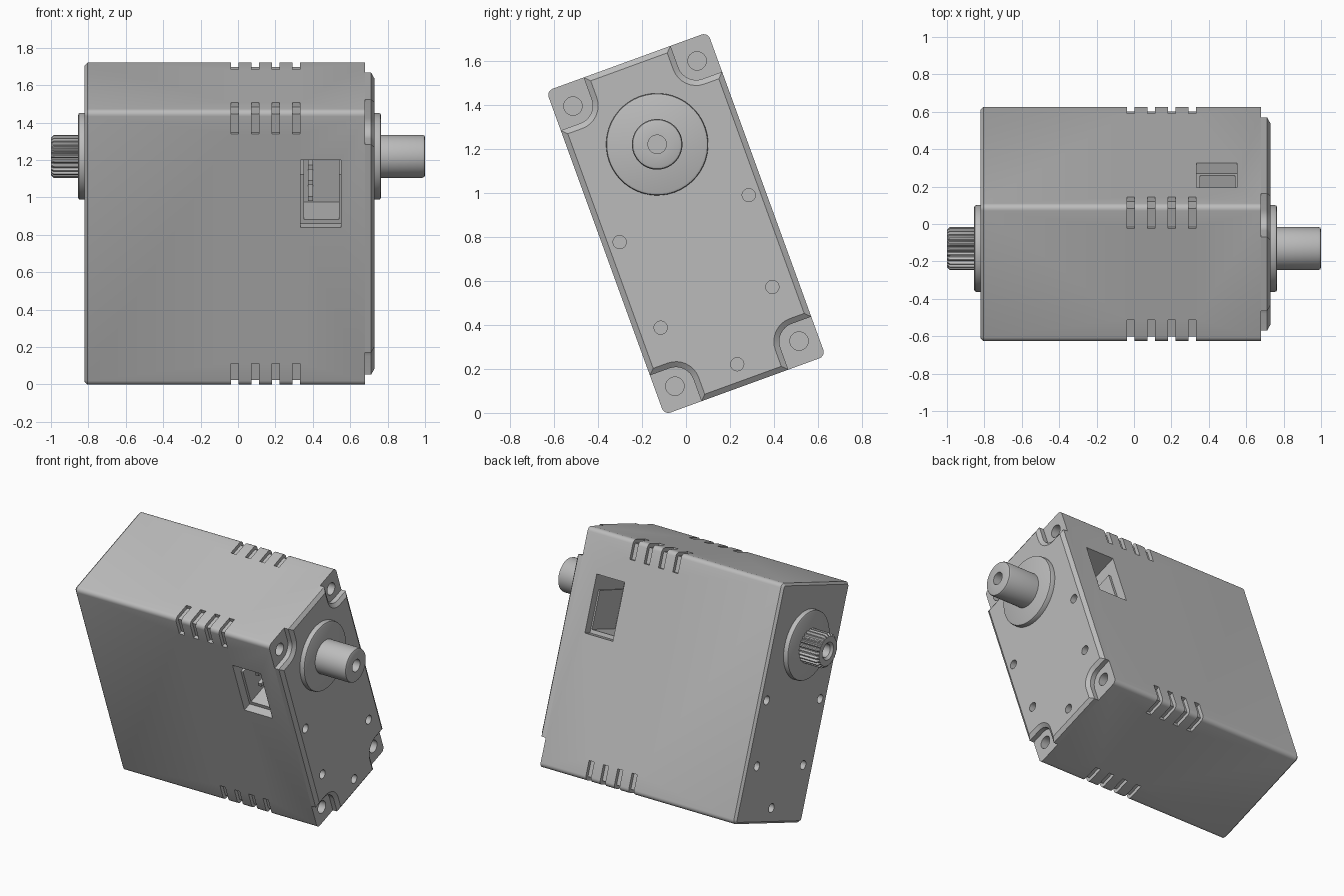
import bpy, bmesh, math
from mathutils import Matrix

cube = bpy.data.objects.get("Cube")
if cube:
    bpy.data.objects.remove(cube, do_unlink=True)

# The whole unit leans 20 degrees about its shaft direction
LEAN = Matrix.Translation((0, 0, 0.86)) @ Matrix.Rotation(math.radians(20), 4, 'X')
W, H = 0.39, 0.7825        # half width and half height of the case
SHAFT_V = 0.383            # shaft position along the height
SIGNS = [(1, 1), (-1, 1), (-1, -1), (1, -1)]

grey = bpy.data.materials.new("housing grey")
grey.use_nodes = True
colour = (0.5, 0.5, 0.5, 1)
grey.diffuse_color = colour
grey.node_tree.nodes["Principled BSDF"].inputs["Base Color"].default_value = colour

parts = []


def add_loft(bm, rings):
    """Skin matching rings of (u, v) points placed along x, closing both ends."""
    loops = [[bm.verts.new((x, u, v)) for u, v in pts] for x, pts in rings]
    n = len(loops[0])
    for a, b in zip(loops, loops[1:]):
        for i in range(n):
            j = (i + 1) % n
            bm.faces.new((a[i], a[j], b[j], b[i]))
    bm.faces.new(loops[0])
    bm.faces.new(loops[-1])


def make(name, lofts):
    bm = bmesh.new()
    for rings in lofts:
        add_loft(bm, rings)
    bmesh.ops.recalc_face_normals(bm, faces=bm.faces)
    bm.transform(LEAN)
    mesh = bpy.data.meshes.new(name)
    bm.to_mesh(mesh)
    bm.free()
    mesh.materials.append(grey)
    obj = bpy.data.objects.new(name, mesh)
    bpy.context.collection.objects.link(obj)
    parts.append(obj)
    return obj


def cut(target, name, lofts):
    cutter = make(name, lofts)
    parts.remove(cutter)
    cutter.hide_render = True
    mod = target.modifiers.new(name, 'BOOLEAN')
    mod.operation = 'DIFFERENCE'
    mod.solver = 'EXACT'
    mod.object = cutter
    bpy.context.view_layer.objects.active = target
    bpy.ops.object.modifier_apply(modifier=name)
    bpy.data.objects.remove(cutter, do_unlink=True)


def circle(r, cu=0, cv=0, n=24):
    return [(cu + r * math.cos(math.tau * i / n), cv + r * math.sin(math.tau * i / n))
            for i in range(n)]


def box(x0, x1, u0, u1, v0, v1):
    pts = [(u0, v0), (u1, v0), (u1, v1), (u0, v1)]
    return [(x0, pts), (x1, pts)]


def four_corners(quarter):
    """Mirror one corner's points to all four, keeping a running outline."""
    out = []
    for su, sv in SIGNS:
        pts = [(u * su, v * sv) for u, v in quarter]
        out += pts if su == sv else pts[::-1]
    return out


def rounded_outline(d, r=0.03, steps=5):
    quarter = []
    for i in range(steps + 1):
        a = math.pi / 2 * i / steps
        quarter.append((W - r + (r - d) * math.cos(a), H - r + (r - d) * math.sin(a)))
    return four_corners(quarter)


def notched_outline(d, steps=8):
    r = 0.085 + d
    arc = [(0.295 + r * math.cos(a), 0.677 + r * math.sin(a))
           for a in (math.pi * (1.5 - 0.5 * i / steps) for i in range(steps + 1))]
    return four_corners([(W - d, arc[0][1])] + arc + [(arc[-1][0], H - d)])


def lathe(profile, n=48):
    return [(x, circle(r, 0, SHAFT_V, n)) for x, r in profile]


# Case and raised end cover with notched corners
case = make("case", [[(-0.82, rounded_outline(0.015)), (-0.805, rounded_outline(0)),
                      (0.68, rounded_outline(0))]])
cover = make("end_cover", [[(0.68, notched_outline(0)), (0.712, notched_outline(0)),
                            (0.73, notched_outline(0.025))]])

# Cooling slots wrapping the four long edges
LEG, DEEP, OUT = 0.13, 0.025, 0.05
ell = [(W + OUT, H + OUT), (W + OUT, H - LEG), (W - DEEP, H - LEG),
       (W - DEEP, H - DEEP), (W - LEG, H - DEEP), (W - LEG, H + OUT)]
slots = []
for x in (-0.018, 0.092, 0.202, 0.312):
    for su, sv in SIGNS:
        pts = [(u * su, v * sv) for u, v in ell]
        slots.append([(x - 0.02, pts), (x + 0.02, pts)])
cut(case, "slot_cutter", slots)

# Connector window through both broad sides
cut(case, "window_cutter", [box(0.335, 0.55, -0.6, 0.6, 0.12, 0.503)])

# Screw holes: corners, and five small ones on each end
corner_holes = [(0.3 * su, 0.677 * sv) for su, sv in SIGNS]
small_holes = [(0.312, 0.024), (-0.312, 0.024), (0.27, -0.405), (-0.27, -0.405), (0, -0.68)]


def holes(places, r, x0, x1):
    return [[(x, circle(r, u, v)) for x in (x0, x1)] for u, v in places]


cut(case, "corner_hole_cutter", holes(corner_holes, 0.042, 0.57, 0.75))
cut(case, "small_hole_cutter",
    holes(small_holes, 0.03, 0.62, 0.78) + holes(small_holes, 0.03, -0.9, -0.74))
cut(cover, "cover_hole_cutter", holes(small_holes, 0.03, 0.62, 0.78))

# Connector socket: floor, side walls, divider and three pins per side
make("connector_socket", [
    box(0.335, 0.55, -0.33, 0.33, 0.115, 0.145),
    box(0.335, 0.352, -0.33, 0.33, 0.145, 0.4),
    box(0.54, 0.55, -0.33, 0.33, 0.145, 0.4),
    box(0.352, 0.54, -0.06, 0.06, 0.145, 0.49)])
make("connector_pins", [box(0.375, 0.4, s * 0.05, s * 0.25, v, v + 0.025)
                        for s in (-1, 1) for v in (0.22, 0.31, 0.4)])

# Bearing bosses
for name, s, x0, x1 in (("output_boss", 1, 0.72, 0.765), ("rear_boss", -1, 0.81, 0.855)):
    make(name, [lathe([(s * x0, 0.232), (s * (x1 - 0.012), 0.232),
                       (s * (x1 - 0.004), 0.229), (s * x1, 0.22)])])

# Plain output shaft with a blind hole
make("output_shaft", [lathe([(0.75, 0.115), (0.985, 0.115), (0.996, 0.111), (1, 0.102),
                             (1, 0.042), (0.88, 0.042)])])

# Splined rear shaft with a blind hole
TEETH = 25


def spline(r, depth):
    n = TEETH * 4
    return [(rr * math.cos(math.tau * i / n), SHAFT_V + rr * math.sin(math.tau * i / n))
            for i in range(n) for rr in [r - depth * (i % 4 > 1)]]


plain = [(-1, 0.06), (-0.985, 0.045), (-0.9, 0.045)]
make("splined_shaft", [[(-0.84, spline(0.115, 0.014)), (-0.985, spline(0.115, 0.014)),
                        (-1, spline(0.1, 0.003))] + lathe(plain, TEETH * 4)])

# Smooth the curved surfaces, keep the edges crisp
bpy.ops.object.select_all(action='DESELECT')
for obj in parts:
    obj.select_set(True)
bpy.context.view_layer.objects.active = case
bpy.ops.object.shade_smooth_by_angle(angle=math.radians(32))
